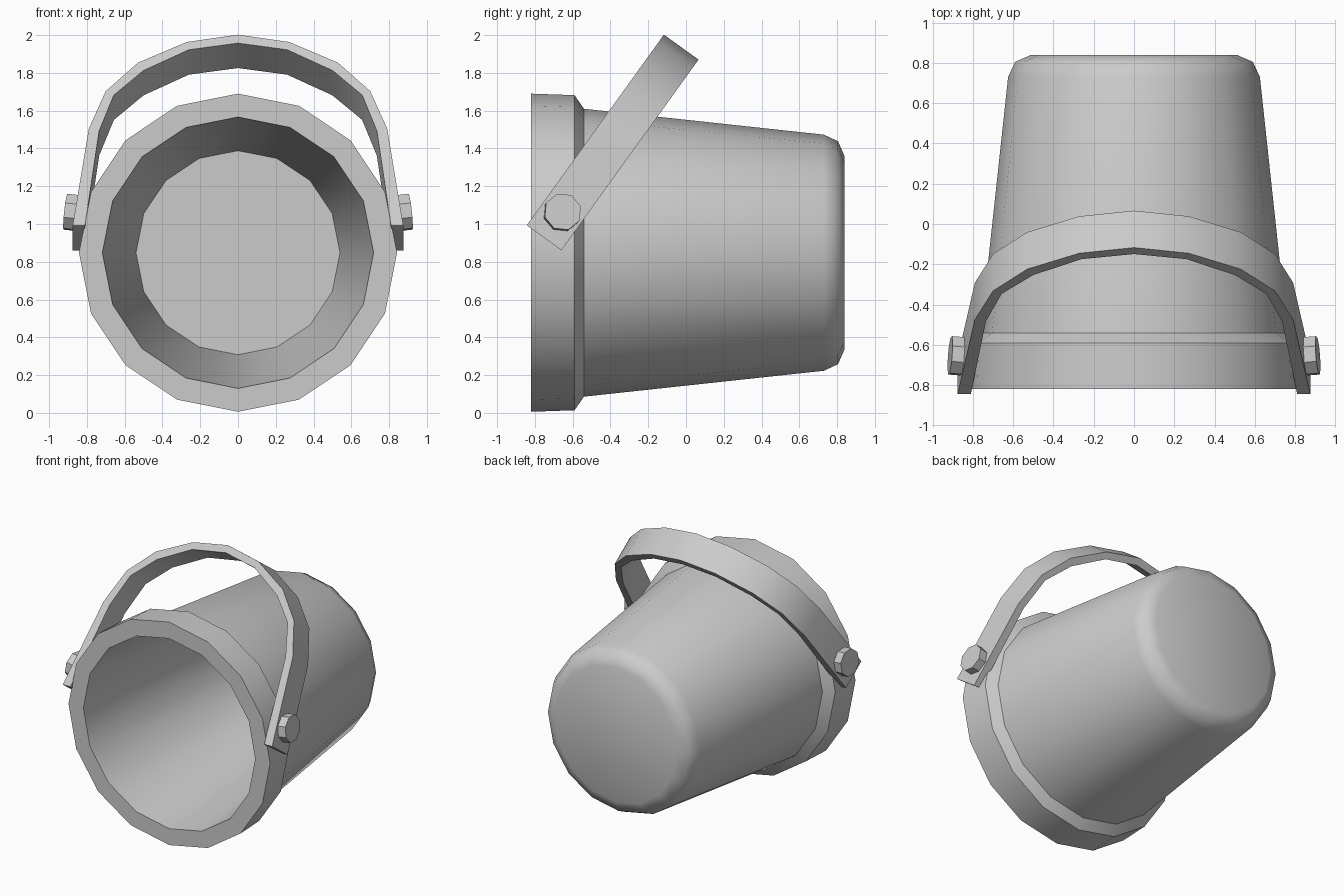
import bpy, bmesh, math
from mathutils import Vector

cube = bpy.data.objects.get("Cube")
if cube:
    bpy.data.objects.remove(cube, do_unlink=True)

GREY = (0.6, 0.6, 0.6, 1.0)
grey = bpy.data.materials.new("light grey")
grey.use_nodes = True
grey.diffuse_color = GREY
grey.node_tree.nodes["Principled BSDF"].inputs["Base Color"].default_value = GREY


def finish(name, bm, angle):
    """Turn a bmesh into a grey object, smooth below the given edge angle."""
    bmesh.ops.recalc_face_normals(bm, faces=bm.faces)
    mesh = bpy.data.meshes.new(name)
    bm.to_mesh(mesh)
    bm.free()
    mesh.materials.append(grey)
    obj = bpy.data.objects.new(name, mesh)
    bpy.context.collection.objects.link(obj)
    bpy.ops.object.select_all(action='DESELECT')
    obj.select_set(True)
    bpy.context.view_layer.objects.active = obj
    bpy.ops.object.shade_smooth_by_angle(angle=math.radians(angle))
    return obj


def skin(bm, rings):
    """Bridge successive closed rings of points and cap both ends."""
    loops = [[bm.verts.new(p) for p in ring] for ring in rings]
    n = len(loops[0])
    for a, b in zip(loops, loops[1:]):
        for i in range(n):
            j = (i + 1) % n
            bm.faces.new((a[i], a[j], b[j], b[i]))
    bm.faces.new(loops[0])
    bm.faces.new(loops[-1])


# Bucket lying on its side: profile of (y, radius) from outer base to inner floor
SIDES, AXIS_Z = 16, 0.848
profile = [(0.84, 0.51), (0.805, 0.59), (0.73, 0.625),
           (-0.54, 0.762), (-0.59, 0.834), (-0.82, 0.842),
           (-0.82, 0.718), (0.78, 0.54)]
bm = bmesh.new()
skin(bm, [[(r * math.cos(2 * math.pi * i / SIDES), y,
            AXIS_Z + r * math.sin(2 * math.pi * i / SIDES))
           for i in range(SIDES)] for y, r in profile])
finish("bucket", bm, 43)

# Tilted frame of the handle: along its arms and across its width
PIVOT = Vector((0, -0.652, 1.065))
ALONG = Vector((0, 0.584, 0.812))
ACROSS = Vector((0, 0.812, -0.584))
X = Vector((1, 0, 0))
HALF_WIDTH = 0.113

# Handle: half arch of (x, distance from pivot) for outer and inner edges
outer = [(0.875, -0.17), (0.79, 0.46), (0.70, 0.705), (0.53, 0.89), (0.272, 1.025), (0, 1.073)]
inner = [(0.81, -0.17), (0.735, 0.447), (0.657, 0.68), (0.50, 0.84), (0.26, 0.975), (0, 1.018)]


def mirrored(half):
    return half + [(-x, v) for x, v in reversed(half[:-1])]


rings = []
for (xo, vo), (xi, vi) in zip(mirrored(outer), mirrored(inner)):
    rings.append([PIVOT + X * x + ALONG * v + ACROSS * w
                  for x, v, w in ((xo, vo, -HALF_WIDTH), (xo, vo, HALF_WIDTH),
                                  (xi, vi, HALF_WIDTH), (xi, vi, -HALF_WIDTH))])
bm = bmesh.new()
skin(bm, rings)
finish("handle", bm, 35)

# Eight-sided pivot bolts, square to the handle arms
for side, name in ((1, "left_bolt"), (-1, "right_bolt")):
    normal = (X * side * 0.991 + ALONG * 0.134).normalized()
    tangent = normal.cross(ACROSS).normalized()
    if tangent.dot(ALONG) < 0:
        tangent.negate()
    head = PIVOT + X * side * 0.913
    bm = bmesh.new()
    skin(bm, [[head - normal * depth
               + (tangent * math.cos(a) + ACROSS * math.sin(a)) * 0.1
               for a in (math.radians(-8 + 45 * i) for i in range(8))]
              for depth in (0, 0.09)])
    finish(name, bm, 30)
